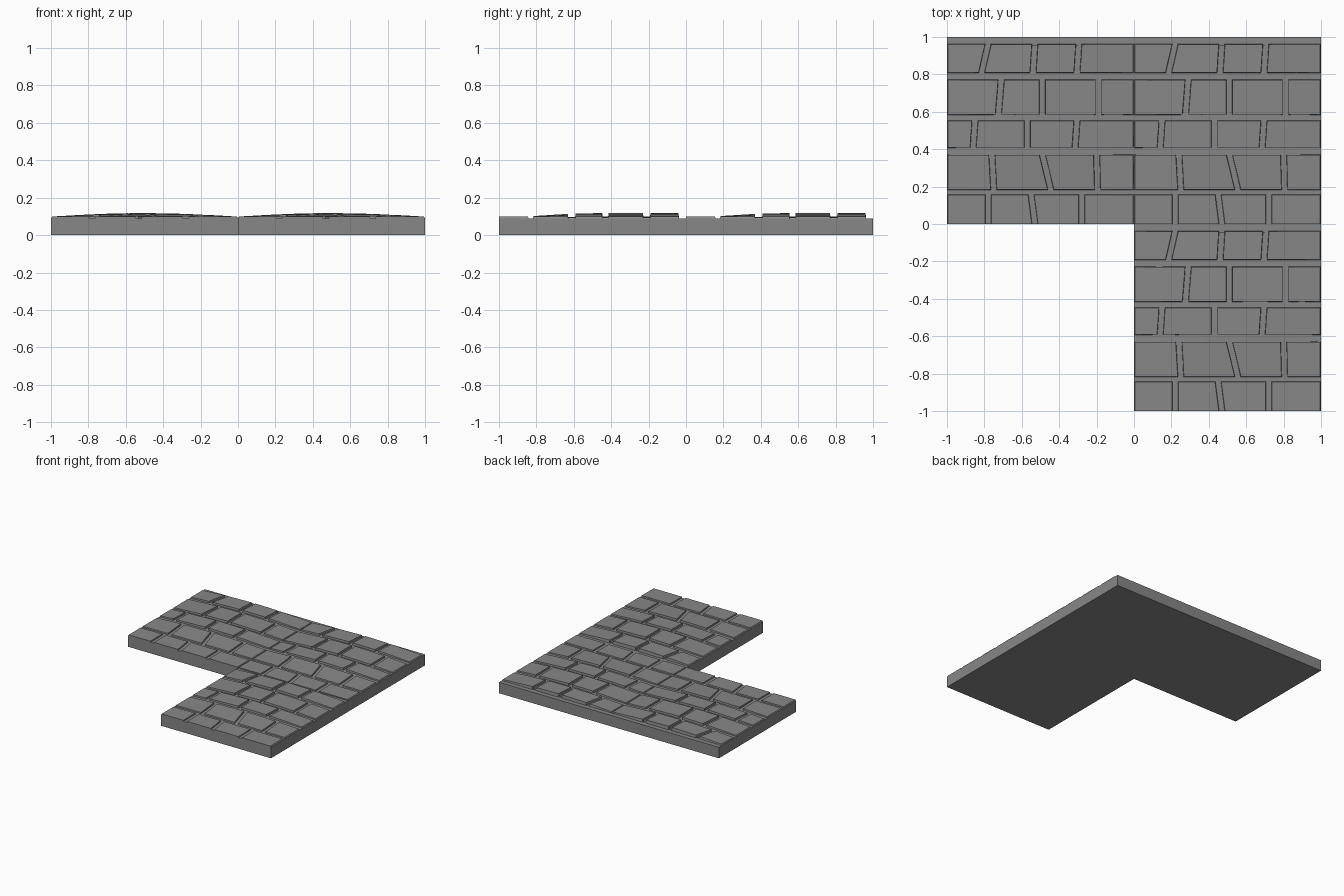
import bpy, bmesh, math

if "Cube" in bpy.data.objects:
    bpy.data.objects.remove(bpy.data.objects["Cube"])

BASE = 0.09

# Brick rows of one tile: y range, then joints as (x at bottom, x at top)
ROWS = [
    (0.00, 0.155, [(0.22, 0.22), (0.47, 0.45), (0.72, 0.72)]),
    (0.185, 0.368, [(0.25, 0.24), (0.555, 0.51), (0.805, 0.80)]),
    (0.410, 0.552, [(0.14, 0.15), (0.43, 0.43), (0.685, 0.695)]),
    (0.586, 0.77, [(0.275, 0.29), (0.51, 0.51), (0.81, 0.81)]),
    (0.810, 0.96, [(0.185, 0.22), (0.46, 0.47), (0.695, 0.705)]),
]
GAP = 0.017     # half width of a joint
TAPER = 0.003   # how far the brick sides spread at the foot

stone = bpy.data.materials.new("dark_stone")
stone.diffuse_color = (0.245, 0.245, 0.245, 1)
stone.use_nodes = True
stone.node_tree.nodes["Principled BSDF"].inputs["Base Color"].default_value = stone.diffuse_color


def crown(x, y):
    """Height of the worn paving surface within one tile."""
    t = min(1, max(0, (y - 0.08) / 0.42))
    return 0.099 + 0.019 * math.sin(math.pi * x) * t * t * (3 - 2 * t)


def add_hull(bm, low, high):
    """Closed six-sided block from a lower and an upper ring."""
    a = [bm.verts.new(p) for p in low]
    b = [bm.verts.new(p) for p in high]
    bm.faces.new(a[::-1])
    bm.faces.new(b)
    for i in range(4):
        j = (i + 1) % 4
        bm.faces.new((a[i], a[j], b[j], b[i]))


def make_object(name, mesh, x, y):
    ob = bpy.data.objects.new(name, mesh)
    ob.location = (x, y, 0)
    bpy.context.collection.objects.link(ob)


def finish(bm, name):
    mesh = bpy.data.meshes.new(name)
    bm.to_mesh(mesh)
    bm.free()
    mesh.materials.append(stone)
    return mesh


# Slab under one tile, with a gently crowned mortar bed between the bricks
bm = bmesh.new()
square = [(0, 0), (1, 0), (1, 1), (0, 1)]
add_hull(bm, [(x, y, 0) for x, y in square], [(x, y, BASE) for x, y in square])
nx, ny, depth = 8, 6, 0.955
grid = []
for j in range(ny + 1):
    y = depth * j / ny
    grid.append([bm.verts.new((i / nx, y, BASE + 0.0005 + 0.5 * (crown(i / nx, y) - 0.099)))
                 for i in range(nx + 1)])
for j in range(ny):
    for i in range(nx):
        bm.faces.new((grid[j][i], grid[j][i + 1], grid[j + 1][i + 1], grid[j + 1][i]))
# back wall of the mortar bed
wall = [bm.verts.new((i / nx, depth, BASE - 0.001)) for i in range(nx + 1)]
for i in range(nx):
    bm.faces.new((grid[-1][i], grid[-1][i + 1], wall[i + 1], wall[i]))
slab = finish(bm, "slab")

# Bricks of one tile
bm = bmesh.new()
for y0, y1, joints in ROWS:
    edges = [(-GAP, -GAP)] + joints + [(1 + GAP, 1 + GAP)]
    for (l0, l1), (r0, r1) in zip(edges, edges[1:]):
        ring = [(l0 + GAP, y0), (r0 - GAP, y0), (r1 - GAP, y1), (l1 + GAP, y1)]
        foot = [(min(1, max(0, x + TAPER * i)), max(0, y + TAPER * j), BASE - 0.002)
                for (x, y), i, j in zip(ring, (-1, 1, 1, -1), (-1, -1, 1, 1))]
        # outer ends lean in slightly where tiles meet
        top = [(min(0.994, max(0.006, x)), y) for x, y in ring]
        add_hull(bm, foot, [(x, y, crown(x, y)) for x, y in top])
bricks = finish(bm, "bricks")

# Three tiles set in an L
for name, x, y in (("left", -1, 0), ("corner", 0, 0), ("front", 0, -1)):
    make_object(name + "_slab", slab, x, y)
    make_object(name + "_bricks", bricks, x, y)
